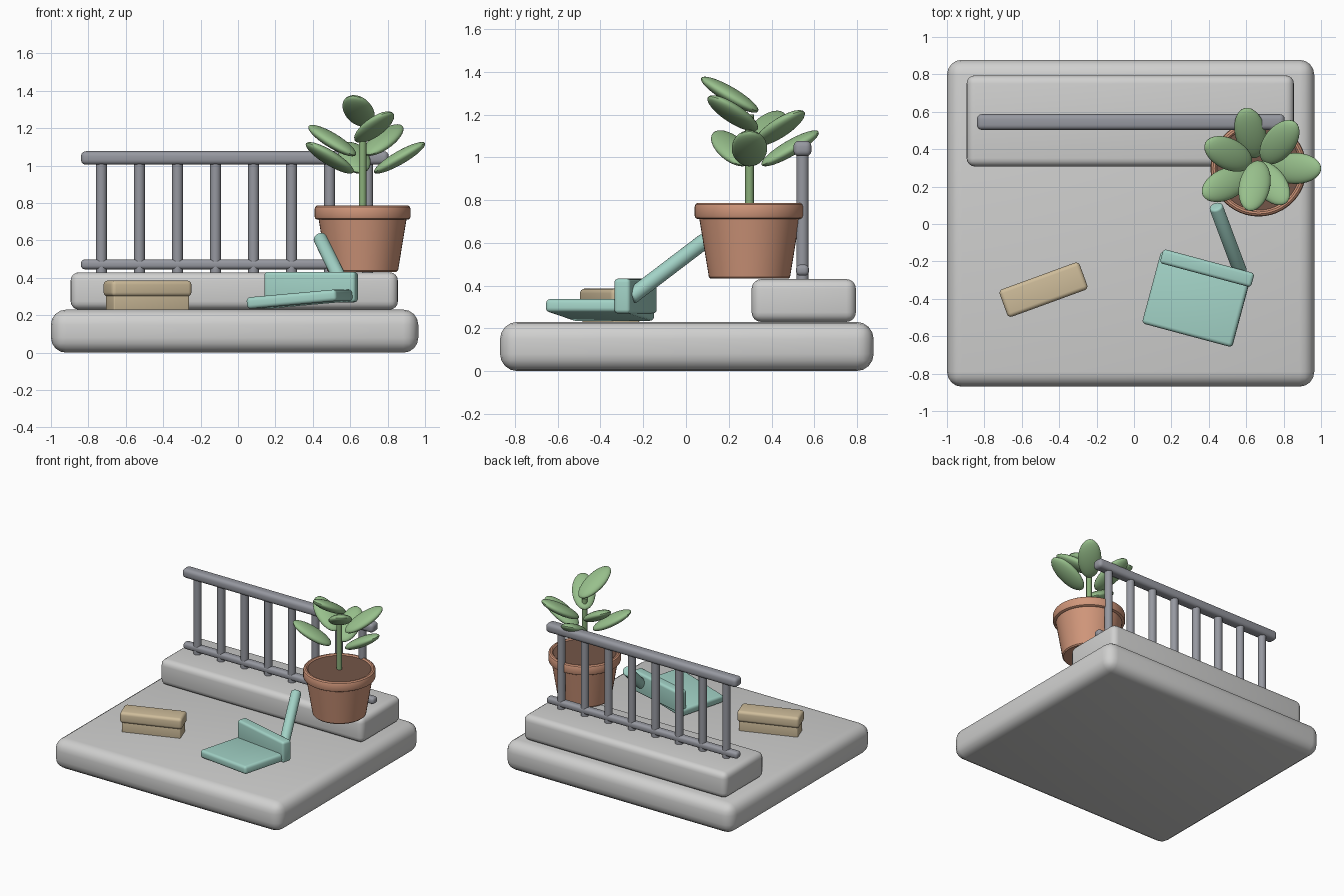
import bpy, bmesh, math
from mathutils import Vector, Matrix

if "Cube" in bpy.data.objects:
    bpy.data.objects.remove(bpy.data.objects["Cube"])


def material(name, srgb):
    lin = [((c / 255 + 0.055) / 1.055) ** 2.4 for c in srgb]
    m = bpy.data.materials.new(name)
    m.diffuse_color = (*lin, 1)
    m.use_nodes = True
    m.node_tree.nodes["Principled BSDF"].inputs["Base Color"].default_value = m.diffuse_color
    return m


STONE = material("pale stone", (208, 208, 207))
METAL = material("grey metal", (150, 152, 160))
CLAY = material("terracotta", (208, 150, 122))
SOIL = material("brown soil", (116, 86, 72))
GREEN = material("leaf green", (152, 192, 140))
STEM = material("stem green", (138, 174, 122))
TEAL = material("soft teal", (162, 210, 198))
TAN = material("tan", (206, 188, 154))


def finish(name, bm, mat, matrix=Matrix(), bevel=0, segments=4):
    """Turn a bmesh into a smooth, optionally bevelled object."""
    bmesh.ops.recalc_face_normals(bm, faces=bm.faces)
    me = bpy.data.meshes.new(name)
    bm.to_mesh(me)
    bm.free()
    me.materials.append(mat)
    ob = bpy.data.objects.new(name, me)
    bpy.context.collection.objects.link(ob)
    ob.matrix_world = matrix
    bpy.ops.object.select_all(action='DESELECT')
    ob.select_set(True)
    bpy.context.view_layer.objects.active = ob
    if bevel:
        mod = ob.modifiers.new("rounding", 'BEVEL')
        mod.width, mod.segments, mod.limit_method = bevel, segments, 'ANGLE'
        mod.angle_limit = math.radians(40)
        bpy.ops.object.modifier_apply(modifier=mod.name)
    bpy.ops.object.shade_smooth_by_angle(angle=math.radians(35))
    return ob


def box(name, centre, size, mat, bevel, turn=0, roll=0):
    bm = bmesh.new()
    bmesh.ops.create_cube(bm, size=1)
    bmesh.ops.scale(bm, vec=size, verts=bm.verts)
    m = (Matrix.Translation(centre) @ Matrix.Rotation(math.radians(turn), 4, 'Z')
         @ Matrix.Rotation(math.radians(roll), 4, 'Y'))
    return finish(name, bm, mat, m, bevel)


def rod(name, a, b, radius, mat, bevel=0):
    a, b = Vector(a), Vector(b)
    bm = bmesh.new()
    bmesh.ops.create_cone(bm, cap_ends=True, segments=24, radius1=radius,
                          radius2=radius, depth=(b - a).length)
    m = Matrix.Translation((a + b) / 2) @ (b - a).to_track_quat('Z', 'Y').to_matrix().to_4x4()
    return finish(name, bm, mat, m, bevel, 3)


def lathe(name, profile, centre, mat):
    bm = bmesh.new()
    verts = [bm.verts.new((r, 0, z)) for r, z in profile]
    edges = [bm.edges.new(p) for p in zip(verts, verts[1:])]
    bmesh.ops.spin(bm, geom=verts + edges, cent=(0, 0, 0), axis=(0, 0, 1),
                   angle=math.tau, steps=48)
    bmesh.ops.remove_doubles(bm, verts=bm.verts, dist=1e-4)
    return finish(name, bm, mat, Matrix.Translation(centre))


# Slab and step
box("base_slab", (-0.018, 0.004, 0.115), (1.964, 1.748, 0.23), STONE, 0.08)
box("step", (-0.02, 0.551, 0.33), (1.75, 0.488, 0.20), STONE, 0.045)

# Railing
RAIL_Y = 0.545
box("top_rail", (-0.017, RAIL_Y, 1.041), (1.645, 0.084, 0.072), METAL, 0.026)
box("bottom_rail", (-0.017, RAIL_Y, 0.472), (1.645, 0.06, 0.052), METAL, 0.02)
for i in range(8):
    x = -0.73 + 0.2033 * i
    rod(f"baluster_{i + 1}", (x, RAIL_Y, 0.425), (x, RAIL_Y, 1.03), 0.029, METAL)

# Flower pot with rim, soil and stem
PX, PY = 0.666, 0.297
lathe("pot_body", [(0, 0.432), (0.182, 0.432), (0.19, 0.44), (0.236, 0.72), (0, 0.72)],
      (PX, PY, 0), CLAY)
lathe("pot_rim", [(0.215, 0.712), (0.245, 0.712), (0.253, 0.717), (0.257, 0.728),
                  (0.257, 0.768), (0.253, 0.78), (0.243, 0.787), (0.232, 0.787),
                  (0.224, 0.78), (0.215, 0.76), (0.215, 0.712)], (PX, PY, 0), CLAY)
lathe("soil", [(0, 0.72), (0.223, 0.72), (0.223, 0.778), (0, 0.778)], (PX, PY, 0), SOIL)
rod("stem", (PX, PY, 0.76), (PX, PY, 1.2), 0.02, STEM)

# Seven leaves fanned round the stem: (sector, distance from stem, height)
LEAVES = [(0, 0.198, 1.042), (2, 0.195, 1.042), (4, 0.195, 1.042), (1, 0.18, 1.137),
          (3, 0.18, 1.134), (6, 0.1, 1.206), (5, 0.095, 1.293)]
for i, (sector, dist, z) in enumerate(LEAVES):
    bm = bmesh.new()
    bmesh.ops.create_uvsphere(bm, u_segments=28, v_segments=16, radius=1)
    bmesh.ops.scale(bm, vec=(0.157, 0.083, 0.036), verts=bm.verts)
    m = (Matrix.Translation((PX, PY, z)) @ Matrix.Rotation(sector * math.tau / 7, 4, 'Z')
         @ Matrix.Translation((dist, 0, 0)) @ Matrix.Rotation(math.radians(-30), 4, 'Y'))
    finish(f"leaf_{i + 1}", bm, GREEN, m)

# Dustpan
box("dustpan_tray", (0.335, -0.402, 0.286), (0.50, 0.40, 0.062), TEAL, 0.02, -15, -5)
box("dustpan_back", (0.391, -0.236, 0.351), (0.505, 0.078, 0.163), TEAL, 0.018, -15)
rod("dustpan_handle", (0.437, 0.095, 0.615), (0.57, -0.26, 0.345), 0.037, TEAL, 0.012)

# Hand brush
box("brush_bristles", (-0.484, -0.351, 0.268), (0.43, 0.13, 0.09), TAN, 0.008, 20)
box("brush_block", (-0.484, -0.351, 0.343), (0.456, 0.156, 0.085), TAN, 0.022, 20)
